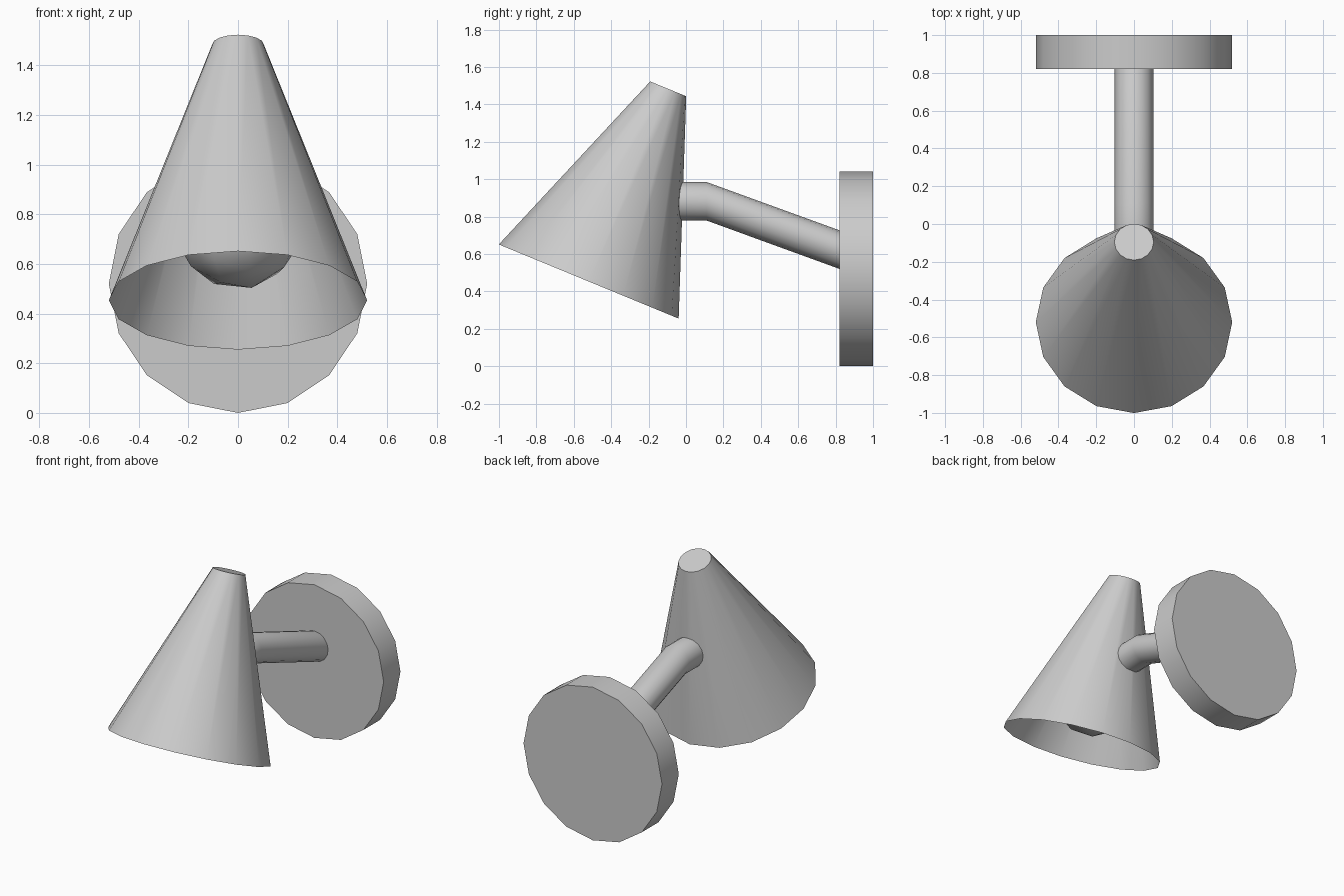
import bpy, bmesh
from math import sin, cos, pi, radians
from mathutils import Vector, Matrix

if "Cube" in bpy.data.objects:
    bpy.data.objects.remove(bpy.data.objects["Cube"])

SIDES = 16


def finish(name, bm):
    bmesh.ops.recalc_face_normals(bm, faces=bm.faces[:])
    mesh = bpy.data.meshes.new(name)
    bm.to_mesh(mesh)
    bm.free()
    ob = bpy.data.objects.new(name, mesh)
    bpy.context.collection.objects.link(ob)
    bpy.ops.object.select_all(action='DESELECT')
    ob.select_set(True)
    bpy.context.view_layer.objects.active = ob
    bpy.ops.object.shade_smooth_by_angle(angle=radians(35))
    return ob


def loft(name, rings, rot, cap_start=True, cap_end=True):
    """Join circles (centre, radius), each turned from the XY plane by rot."""
    bm = bmesh.new()
    loops = []
    for centre, r in rings:
        loops.append([bm.verts.new(Vector(centre) + rot @ Vector(
            (r * cos(2 * pi * i / SIDES), r * sin(2 * pi * i / SIDES), 0)))
            for i in range(SIDES)])
    for a, b in zip(loops, loops[1:]):
        for i in range(SIDES):
            j = (i + 1) % SIDES
            bm.faces.new((a[i], a[j], b[j], b[i]))
    if cap_start:
        bm.faces.new(loops[0])
    if cap_end:
        bm.faces.new(loops[-1])
    return finish(name, bm)


upright = Matrix.Rotation(radians(90), 3, 'X')
tilt = Matrix.Rotation(radians(-22.4), 3, 'X')

# Round wall plate
loft("wall_plate", [((0, 0.82, 0.52), 0.52), ((0, 1.0, 0.52), 0.52)], upright)

# Bent arm with upright circular sections
loft("arm", [((0, -0.06, 0.882), 0.103), ((0, 0.11, 0.882), 0.103),
             ((0, 0.83, 0.62), 0.103)], upright)

# Tilted conical shade, open at the bottom
loft("shade", [((0, -0.52, 0.453), 0.52), ((0, -0.095, 1.483), 0.104)],
     tilt, cap_start=False)

# Low-poly bulb inside the shade
bm = bmesh.new()
bmesh.ops.create_icosphere(
    bm, subdivisions=2, radius=0.265,
    matrix=Matrix.Translation((0, -0.394, 0.762)) @ Matrix.Rotation(radians(-22.4), 4, 'X')
    @ Matrix.Rotation(radians(14), 4, 'Y'))
finish("bulb", bm)
